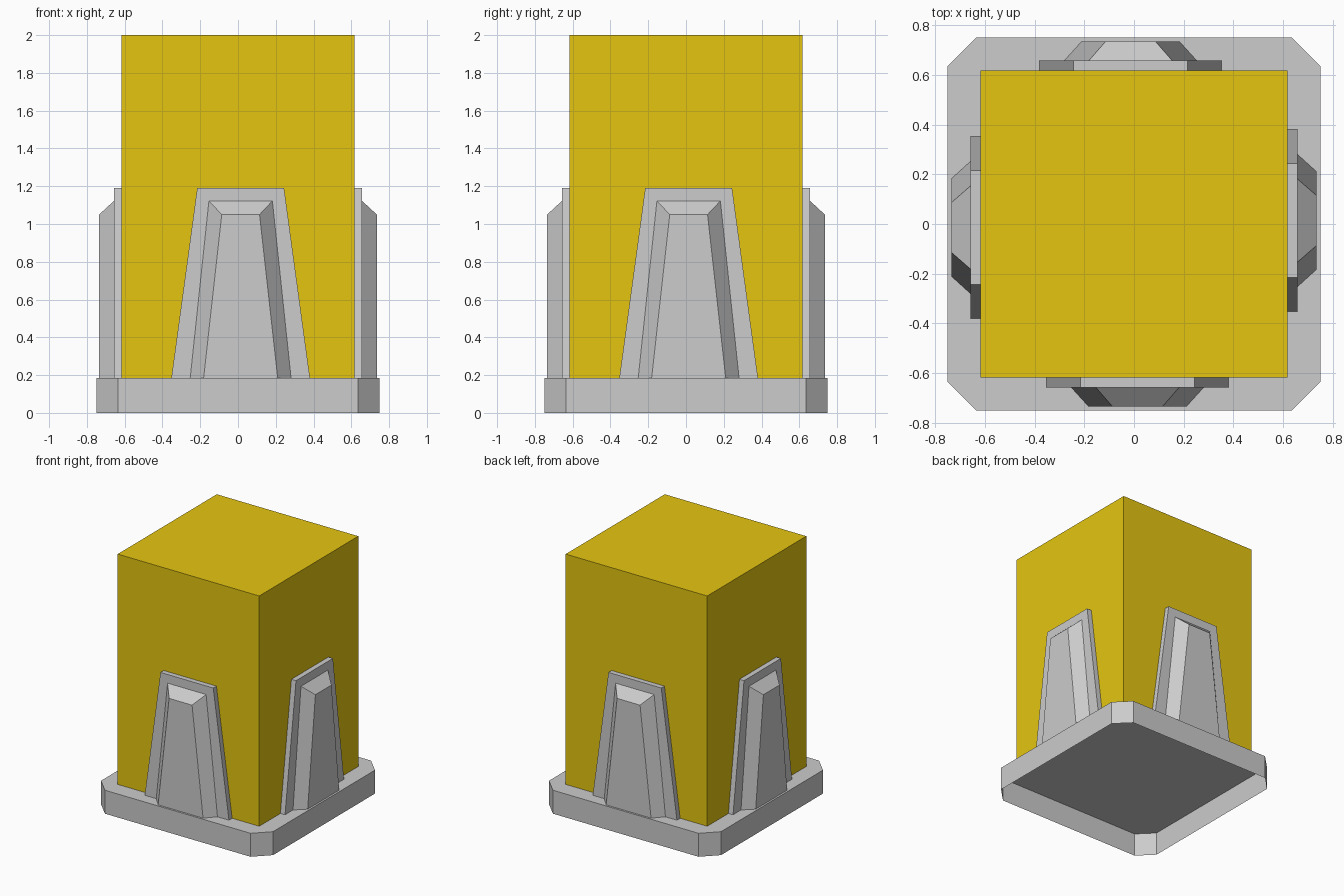
import bpy, bmesh
from math import pi
from mathutils import Matrix

cube = bpy.data.objects.get("Cube")
if cube:
    bpy.data.objects.remove(cube, do_unlink=True)


def material(name, rgb):
    mat = bpy.data.materials.new(name)
    mat.use_nodes = True
    mat.diffuse_color = (*rgb, 1)
    mat.node_tree.nodes["Principled BSDF"].inputs["Base Color"].default_value = (*rgb, 1)
    return mat


GREY = material("light grey", (0.604, 0.604, 0.604))
YELLOW = material("golden yellow", (0.783, 0.558, 0.0052))


def loft(name, lower, upper, mat, cap_lower=False):
    """Join two matching outlines with side faces and cap the upper one."""
    bm = bmesh.new()
    a = [bm.verts.new(p) for p in lower]
    b = [bm.verts.new(p) for p in upper]
    n = len(a)
    for i in range(n):
        j = (i + 1) % n
        bm.faces.new((a[i], a[j], b[j], b[i]))
    bm.faces.new(b)
    if cap_lower:
        bm.faces.new(a[::-1])
    mesh = bpy.data.meshes.new(name)
    bm.to_mesh(mesh)
    bm.free()
    mesh.materials.append(mat)
    obj = bpy.data.objects.new(name, mesh)
    bpy.context.collection.objects.link(obj)
    return obj


BASE_TOP = 0.185
BOX = 0.617

# Hollow base with clipped corners, open underneath
R, C = 0.75, 0.635
outline = [(-C, -R), (C, -R), (R, -C), (R, C), (C, R), (-C, R), (-R, C), (-R, -C)]
loft("base", [(x, y, 0) for x, y in outline],
     [(x, y, BASE_TOP) for x, y in outline], GREY)

# Tall box, open where it sits on the base
square = [(-BOX, -BOX), (BOX, -BOX), (BOX, BOX), (-BOX, BOX)]
loft("tall_box", [(x, y, BASE_TOP) for x, y in square],
     [(x, y, 2.0) for x, y in square], YELLOW)


def trapezoid(y, bottom, top, height, shift=0.014):
    """Upright tapered outline standing on the base, slightly off centre."""
    return [(shift - bottom, y, BASE_TOP), (shift + bottom, y, BASE_TOP),
            (shift + top, y, height), (shift - top, y, height)]


# One tapered backing plate and bevelled rib on each side
PLATE, RIB = -0.657, -0.735
for k, side in enumerate(("front", "left", "back", "right")):
    plate = loft(side + "_support_plate", trapezoid(-BOX, 0.367, 0.23, 1.19),
                 trapezoid(PLATE, 0.367, 0.23, 1.19), GREY)
    rib = loft(side + "_support_rib", trapezoid(PLATE, 0.267, 0.168, 1.122),
               trapezoid(RIB, 0.196, 0.1, 1.05), GREY)
    for part in (plate, rib):
        part.data.transform(Matrix.Rotation(k * pi / 2, 4, "Z"))
